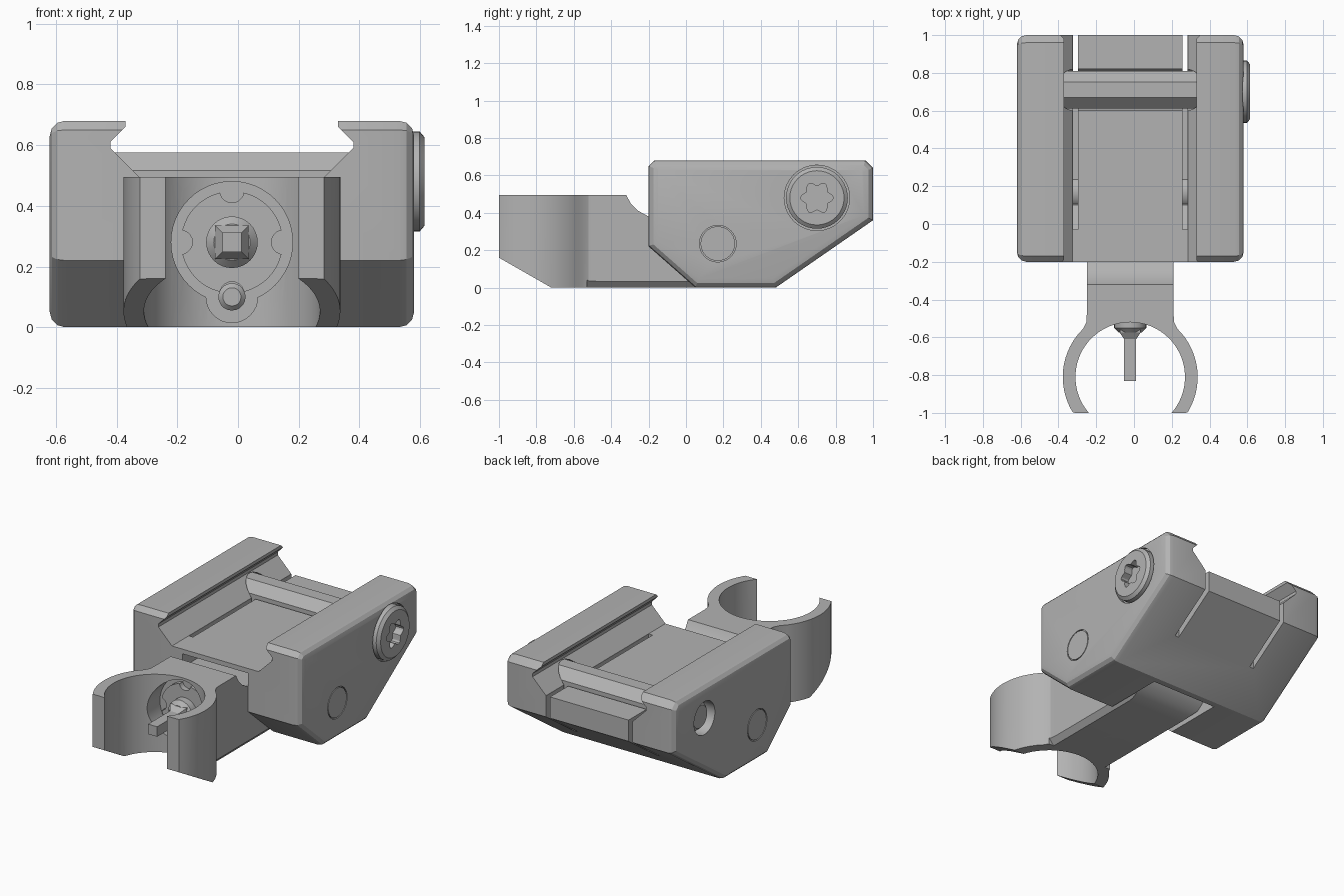
import bpy, bmesh
from math import cos, sin, pi, radians

if "Cube" in bpy.data.objects:
    bpy.data.objects.remove(bpy.data.objects["Cube"])

CX = -0.02          # middle plane of the mount
metal = bpy.data.materials.new("grey_metal")
metal.use_nodes = True
GREY = (0.45, 0.45, 0.45, 1)
metal.diffuse_color = GREY
metal.node_tree.nodes["Principled BSDF"].inputs["Base Color"].default_value = GREY


def place(axis, u, v, t):
    return {"x": (t, u, v), "y": (u, t, v), "z": (u, v, t)}[axis]


def loft(name, axis, loops):
    """Skin a list of (outline, position along axis) and cap both ends."""
    bm = bmesh.new()
    rings = [[bm.verts.new(place(axis, u, v, t)) for u, v in pts] for pts, t in loops]
    n = len(rings[0])
    for a, b in zip(rings, rings[1:]):
        for i in range(n):
            j = (i + 1) % n
            bm.faces.new((a[i], a[j], b[j], b[i]))
    bm.faces.new(rings[0])
    bm.faces.new(rings[-1])
    bmesh.ops.recalc_face_normals(bm, faces=bm.faces)
    mesh = bpy.data.meshes.new(name)
    bm.to_mesh(mesh)
    bm.free()
    mesh.materials.append(metal)
    obj = bpy.data.objects.new(name, mesh)
    bpy.context.collection.objects.link(obj)
    return obj


def prism(name, axis, pts, a, b):
    return loft(name, axis, [(pts, a), (pts, b)])


def arc(u, v, r, a, b, n):
    return [(u + r * cos(radians(a + (b - a) * i / n)),
             v + r * sin(radians(a + (b - a) * i / n))) for i in range(n + 1)]


def ring(u, v, r, n=32, start=0):
    return arc(u, v, r, start, start + 360, n)[:-1]


def lathe(name, axis, u, v, steps, n=32, start=0):
    return loft(name, axis, [(ring(u, v, r, n, start), t) for r, t in steps])


def mirrored(half):
    """Complete a half outline across the middle plane."""
    return [(CX + x, v) for x, v in half] + [(CX - x, v) for x, v in reversed(half)]


def apply(obj, mod):
    bpy.context.view_layer.objects.active = obj
    bpy.ops.object.modifier_apply(modifier=mod.name)


def combine(obj, tool, operation="DIFFERENCE"):
    mod = obj.modifiers.new("shape", "BOOLEAN")
    mod.operation, mod.solver, mod.object = operation, "EXACT", tool
    apply(obj, mod)
    bpy.data.objects.remove(tool)


# Rail body: side profile, rounded along both outer side outlines
side = [(-0.2, 0.65), (-0.17, 0.68), (0.96, 0.68), (1, 0.64), (1, 0.36),
        (0.48, 0), (0.05, 0), (-0.2, 0.22)]
body = prism("rail_body", "x", side, CX - 0.6, CX + 0.6)
bm = bmesh.new()
bm.from_mesh(body.data)
rim = [e for e in bm.edges if abs(e.verts[0].co.x - e.verts[1].co.x) < 0.01]
bmesh.ops.bevel(bm, geom=rim, offset=0.05, segments=3, profile=0.5, affect="EDGES")
bm.to_mesh(body.data)
bm.free()

# Dovetail channel along the top
dovetail = [(0.35, 0.8), (0.35, 0.66), (0.40, 0.61), (0.40, 0.59), (0.305, 0.495)]
combine(body, prism("cutter", "y", mirrored(dovetail), -0.5, 1.2))

# Seat for the cross bar
combine(body, lathe("cutter", "x", 0.71, 0.475, [(0.112, CX - 0.41), (0.112, CX + 0.41)], 24))

# Flex slots that pass through at the back and stay shallow at the front
slot = [(-0.03, 0.6), (-0.03, 0.42), (0.1, 0.3), (0.72, 0.3),
        (0.72, -0.1), (1.1, -0.1), (1.1, 0.6)]
for s in (-1, 1):
    combine(body, prism("cutter", "x", slot, CX + s * 0.276, CX + s * 0.304))

# Opening below for the arm
opening = [(-0.3, -0.1), (0.44, -0.1), (0.44, 0.3), (0.36, 0.465), (-0.3, 0.465)]
combine(body, prism("cutter", "x", opening, CX - 0.232, CX + 0.232))

# Round recesses for screw head, screw end and pivot pins
recesses = [(0.70, 0.48, 0.175, 0.555, 0.7), (0.70, 0.48, 0.105, -0.7, -0.55),
            (0.17, 0.235, 0.098, 0.57, 0.7), (0.17, 0.235, 0.098, -0.7, -0.61)]
for y, z, r, a, b in recesses:
    combine(body, lathe("cutter", "x", y, z, [(r, a), (r, b)]))

# Cross bar and its screw
bar = lathe("cross_bar", "x", 0.71, 0.475,
            [(0.108, CX - 0.41), (0.108, CX + 0.41)], 8, 22.5)
head = lathe("screw_head", "x", 0.70, 0.48,
             [(0.165, 0.54), (0.165, 0.598), (0.145, 0.615)], 40)
star = [((0.075 + 0.012 * cos(6 * a)) * cos(a) + 0.70, (0.075 + 0.012 * cos(6 * a)) * sin(a) + 0.48)
        for a in (2 * pi * i / 48 for i in range(48))]
combine(head, prism("cutter", "x", star, 0.56, 0.7))
screw_end = lathe("screw_end", "x", 0.70, 0.48, [(0.07, -0.59), (0.085, -0.575), (0.085, -0.53)])

# Pivot pin
pin = lathe("pivot_pin", "x", 0.17, 0.235, [(0.092, CX - 0.6), (0.092, CX + 0.6)])

# Arm with open clamp ring: top outline limited by a side profile
CY = -0.81
plan = (arc(CX, CY, 0.357, -32, 38, 20) + [(CX + 0.25, -0.555), (CX + 0.232, -0.52), (CX + 0.23, -0.48)]
        + [(CX + 0.23, 0.45)])
inner = arc(CX, CY, 0.29, 90, -41, 24)
half = [(x - CX, y) for x, y in inner + plan]
outline = mirrored(half[1:])
outline.insert(0, (CX, CY + 0.29))
arm = prism("clamp_arm", "z", outline, -0.05, 0.495)
profile = ([(-1, 0.6), (-0.32, 0.6), (-0.32, 0.495), (-0.295, 0.45), (-0.255, 0.41), (-0.2, 0.38)]
           + arc(0.17, 0.235, 0.235, 38, -90, 14) + [(-0.72, 0), (-1, 0.16)])
combine(arm, prism("cutter", "x", profile, -1, 1), "INTERSECT")
for s in (-1, 1):
    wedge = [(CX + s * x, z) for x, z in ((0.195, -0.005), (0.24, 0.045), (0.24, -0.005))]
    combine(arm, prism("cutter", "y", wedge, -0.53, 0.5))

# Pocket in the ring's back wall, with a lower lobe
ZC = 0.28
combine(arm, lathe("cutter", "y", CX, ZC, [(0.2, -0.66), (0.2, -0.47)], 48))
combine(arm, lathe("cutter", "y", CX, 0.1, [(0.085, -0.66), (0.085, -0.47)]))

# Notched plate, small stud and square drive inside the pocket
disc = lathe("notched_plate", "y", CX, ZC, [(0.168, -0.505), (0.168, -0.46)], 48)
for deg in (0, 90, 180, 270):
    u, v = CX + 0.17 * cos(radians(deg)), ZC + 0.17 * sin(radians(deg))
    combine(disc, lathe("cutter", "y", u, v, [(0.04, -0.6), (0.04, -0.4)], 20))
stud = lathe("small_stud", "y", CX, 0.1, [(0.03, -0.535), (0.045, -0.52), (0.045, -0.46)], 20)
hub = lathe("drive_hub", "y", CX, ZC, [(0.06, -0.575), (0.085, -0.55), (0.085, -0.48)])
drive = lathe("square_drive", "y", CX, ZC,
              [(0.045, -0.83), (0.045, -0.61), (0.078, -0.575), (0.078, -0.5)], 4, 45)

# Smooth the round parts and keep the sharp edges
for obj in (body, head, screw_end, pin, arm, disc, stud, hub):
    bpy.ops.object.select_all(action="DESELECT")
    obj.select_set(True)
    bpy.context.view_layer.objects.active = obj
    bpy.ops.object.shade_smooth_by_angle(angle=radians(20))
